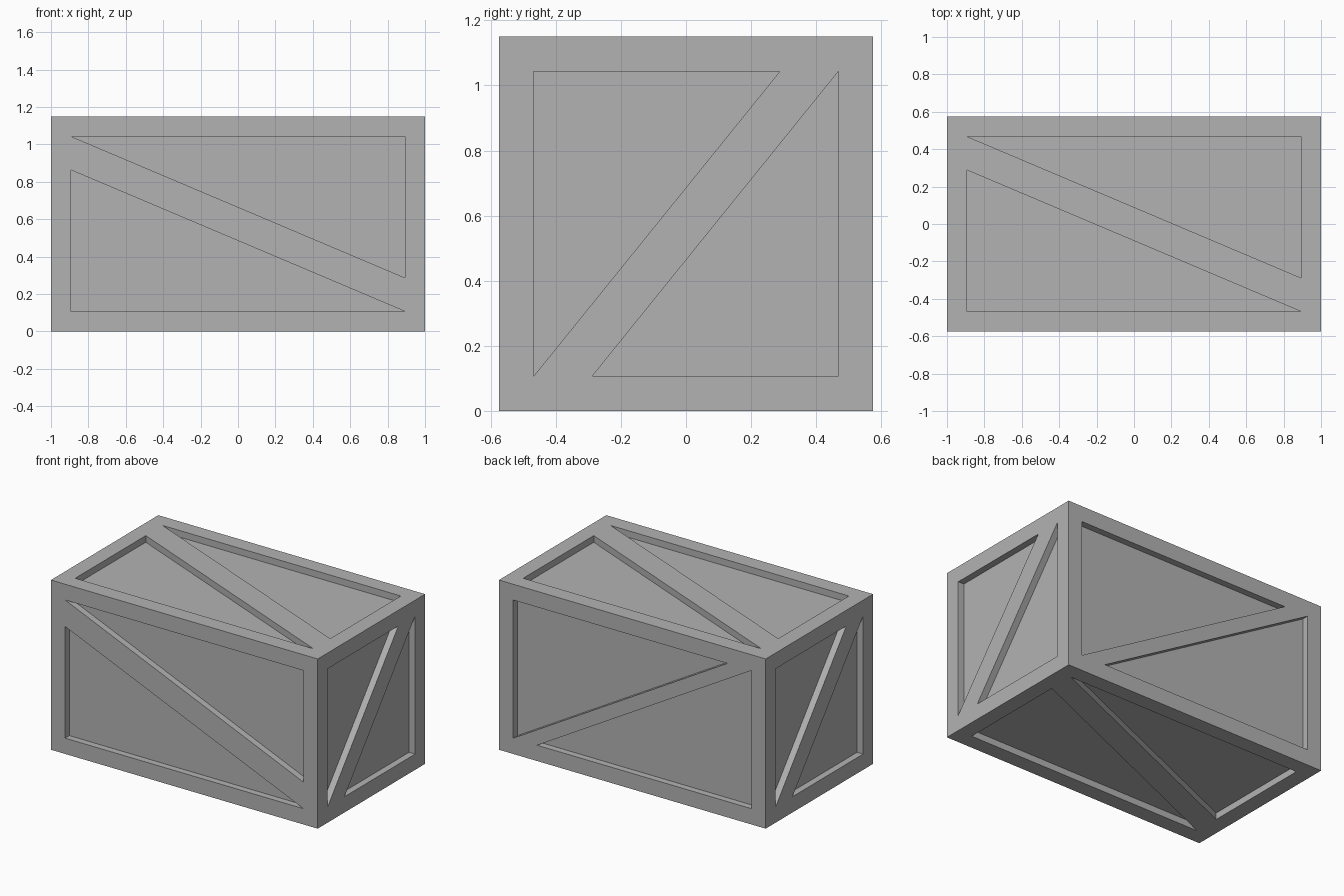
import bpy
import bmesh
from math import pi
from mathutils import Matrix, Vector

if "Cube" in bpy.data.objects:
    bpy.data.objects.remove(bpy.data.objects["Cube"])

LENGTH, SIDE = 2.0, 1.15        # outer size; height equals width
RIM, GAP, DEPTH = 0.107, 0.18, 0.045
A = LENGTH / 2 - RIM            # inner half length
B = SIDE / 2 - RIM              # inner half width

grey = bpy.data.materials.new("crate grey")
grey.use_nodes = True
colour = (0.45, 0.45, 0.45, 1)
grey.diffuse_color = colour
grey.node_tree.nodes["Principled BSDF"].inputs["Base Color"].default_value = colour


def make_object(name, bm):
    bmesh.ops.recalc_face_normals(bm, faces=bm.faces)
    mesh = bpy.data.meshes.new(name)
    bm.to_mesh(mesh)
    bm.free()
    mesh.materials.append(grey)
    obj = bpy.data.objects.new(name, mesh)
    bpy.context.collection.objects.link(obj)
    return obj


def add_panel(bm, placement, reach, triangle):
    """Two triangular prisms, half a turn apart, sunk into one side of the box."""
    for sign in (1, -1):
        rings = [[bm.verts.new(placement @ Vector((sign * u, sign * v, n)))
                  for u, v in triangle] for n in (reach - DEPTH, reach + 0.1)]
        for ring in rings:
            bm.faces.new(ring)
        for i in range(3):
            j = (i + 1) % 3
            bm.faces.new((rings[0][i], rings[0][j], rings[1][j], rings[1][i]))


# Solid box
box = bmesh.new()
bmesh.ops.create_cube(box, size=1, matrix=Matrix.Translation((0, 0, SIDE / 2))
                      @ Matrix.Diagonal((LENGTH, SIDE, SIDE, 1)))
crate = make_object("crate", box)

# Recess outlines, with the brace running from corner to corner
falling = [(-A, B), (A, B), (A, GAP - B)]
rising_long = [(-A, B), (A - GAP, B), (-A, -B)]
rising_short = [(-B, B), (B - GAP, B), (-B, -B)]

# Each side panel is stood upright, then turned about z to its side
centre = Matrix.Translation((0, 0, SIDE / 2))
upright = Matrix.Rotation(pi / 2, 4, "X")
panels = bmesh.new()
for turn, reach, outline in ((0, SIDE / 2, falling),
                             (pi / 2, LENGTH / 2, rising_short),
                             (pi, SIDE / 2, rising_long),
                             (-pi / 2, LENGTH / 2, rising_short)):
    add_panel(panels, centre @ Matrix.Rotation(turn, 4, "Z") @ upright, reach, outline)

# Top and bottom panels
for flip in (0, pi):
    add_panel(panels, centre @ Matrix.Rotation(flip, 4, "Y"), SIDE / 2, falling)
cutter = make_object("recess_cutter", panels)
cutter.hide_render = True

# Cut the recesses and drop the cutter
cut = crate.modifiers.new("recesses", "BOOLEAN")
cut.operation = "DIFFERENCE"
cut.solver = "EXACT"
cut.use_self = True
cut.object = cutter
bpy.context.view_layer.objects.active = crate
bpy.ops.object.modifier_apply(modifier=cut.name)
bpy.data.objects.remove(cutter)
